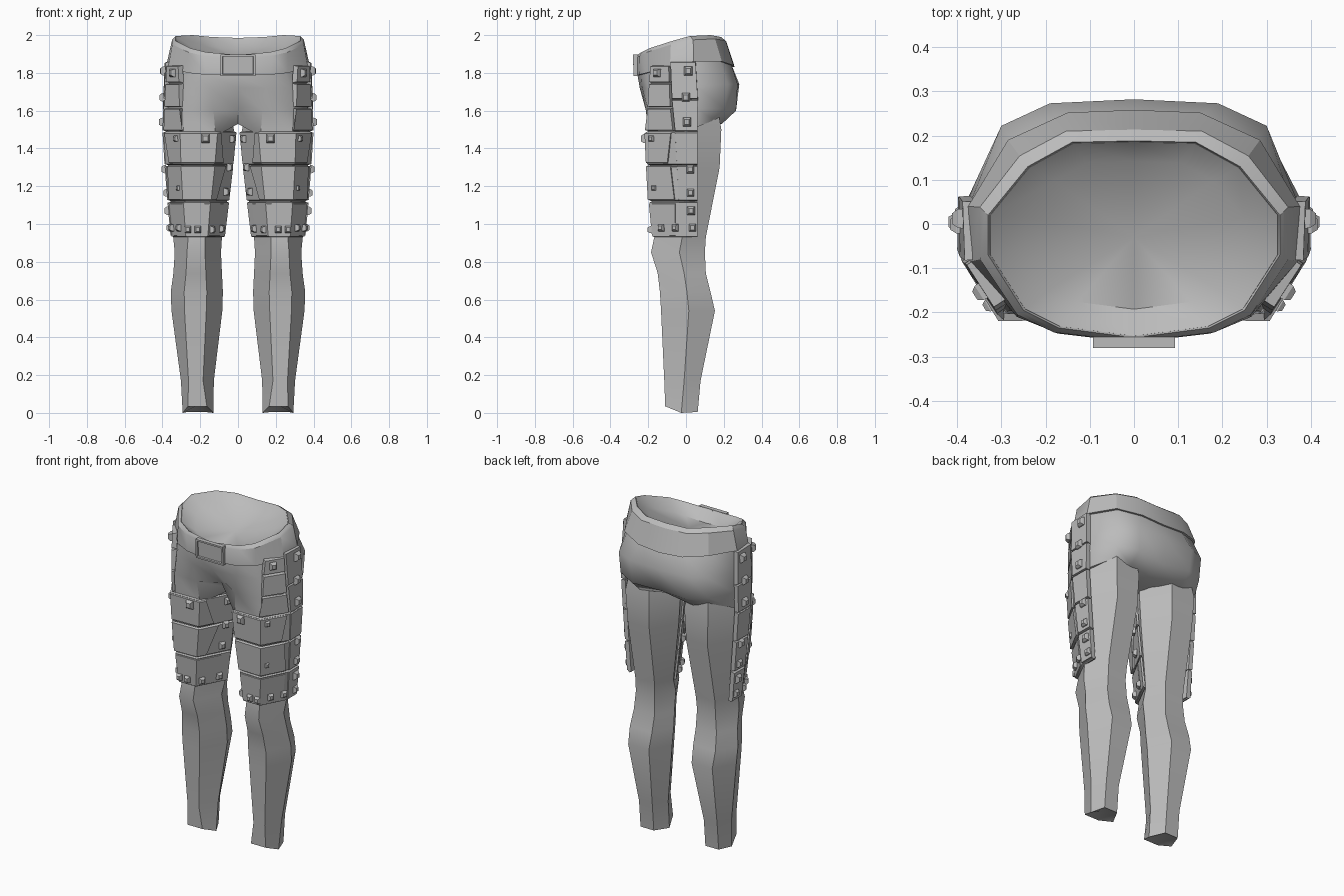
import bpy, bmesh, math
from mathutils import Vector

if "Cube" in bpy.data.objects:
    bpy.data.objects.remove(bpy.data.objects["Cube"])

grey = bpy.data.materials.new("plain_grey")
grey.diffuse_color = (0.5, 0.5, 0.5, 1)
grey.use_nodes = True
grey.node_tree.nodes["Principled BSDF"].inputs["Base Color"].default_value = grey.diffuse_color


def finish(name, bm, mirror=False, angle=30):
    bmesh.ops.recalc_face_normals(bm, faces=bm.faces)
    me = bpy.data.meshes.new(name)
    bm.to_mesh(me)
    bm.free()
    me.materials.append(grey)
    ob = bpy.data.objects.new(name, me)
    bpy.context.collection.objects.link(ob)
    bpy.context.view_layer.objects.active = ob
    ob.select_set(True)
    bpy.ops.object.shade_smooth_by_angle(angle=math.radians(angle))
    ob.select_set(False)
    if mirror:
        m = ob.modifiers.new("mirror", 'MIRROR')
        m.use_mirror_merge = False
    return ob


def loft(bm, rings, loop=False):
    """Bridge closed rings with quads; loop joins last to first."""
    vs = [[bm.verts.new(p) for p in r] for r in rings]
    n = len(vs[0])
    pairs = list(zip(vs, vs[1:])) + ([(vs[-1], vs[0])] if loop else [])
    for a, b in pairs:
        for i in range(n):
            bm.faces.new((a[i], a[(i + 1) % n], b[(i + 1) % n], b[i]))
    return vs


def fan(bm, ring, tip):
    t = bm.verts.new(tip)
    for i in range(len(ring)):
        bm.faces.new((ring[i], ring[(i + 1) % len(ring)], t))


def full(half):
    """Mirror a half ring, front centre to back centre, into a full ring."""
    return half + [(-x, y, z) for x, y, z in half[-2:0:-1]]


def scaled(ring, s, dz=0):
    return [(x * s, y * s, z + dz) for x, y, z in ring]


# Pelvis and waist
rim = full([(0, -.257, 1.895), (.17, -.235, 1.91), (.25, -.195, 1.93), (.33, -.07, 1.97),
            (.33, .02, 1.995), (.24, .13, 2.0), (.14, .185, 1.99), (0, .188, 1.985)])
belt_low = full([(0, -.268, 1.785), (.17, -.248, 1.79), (.265, -.21, 1.80), (.37, -.085, 1.83),
                 (.375, .04, 1.86), (.285, .19, 1.86), (.15, .252, 1.84), (0, .258, 1.83)])
hip = full([(0, -.245, 1.72), (.15, -.232, 1.72), (.28, -.195, 1.72), (.36, -.09, 1.72),
            (.37, .05, 1.73), (.3, .222, 1.74), (.19, .273, 1.74), (0, .282, 1.74)])
seat = full([(0, -.16, 1.61), (.13, -.212, 1.6), (.29, -.2, 1.6), (.37, -.09, 1.6),
             (.375, .06, 1.61), (.3, .205, 1.61), (.18, .265, 1.6), (0, .24, 1.59)])
crotch = full([(0, -.04, 1.53), (.118, -.2, 1.465), (.288, -.2, 1.465), (.372, -.07, 1.465),
               (.37, .05, 1.51), (.29, .15, 1.55), (.18, .19, 1.53), (0, .15, 1.54)])
bm = bmesh.new()
vs = loft(bm, [scaled(rim, .75, -.055), scaled(rim, .985, -.004), scaled(belt_low, .955),
               hip, seat, crotch])
fan(bm, vs[0], (0, -.03, 1.875))
fan(bm, vs[-1], (0, .05, 1.53))
finish("pelvis", bm, angle=45)

# Belt with a thin sloped lip along its upper edge
top = [(a[0] * .85 + b[0] * .15 + .012 * (a[0] > 0) - .012 * (a[0] < 0),
        a[1] * .85 + b[1] * .15 + (.015 if a[1] > 0 else -.008),
        a[2] - .02) for a, b in zip(rim, belt_low)]
lip = [tuple(a[i] * .6 + b[i] * .4 for i in range(3)) for a, b in zip(rim, top)]
bm = bmesh.new()
loft(bm, [scaled(rim, .975, -.012), rim, lip, top, belt_low, scaled(belt_low, .945)], loop=True)
finish("belt", bm)

# Buckle with a recessed face, leaning slightly forward at the top
bm = bmesh.new()
bmesh.ops.create_cube(bm, size=1)
for v in bm.verts:
    v.co = Vector((v.co.x * .185, -.266 + v.co.y * .026 - v.co.z * .004, 1.84 + v.co.z * .115))
front = [f for f in bm.faces if f.normal.y < -.9 or f.calc_center_median().y < -.276]
bmesh.ops.inset_region(bm, faces=front, thickness=.014)
bmesh.ops.inset_region(bm, faces=front, thickness=.003)
for v in front[0].verts:
    v.co.y += .009
finish("buckle", bm)

# Legs: six-sided, points run inner, front pair, outer, back pair
LEG = [
    (1.66, (.05, 0), (.13, -.18), (.28, -.18), (.36, 0), (.26, .16), (.14, .16)),
    (1.50, (.022, .02), (.12, -.19), (.288, -.19), (.382, 0), (.28, .187), (.12, .187)),
    (1.30, (.035, .02), (.135, -.185), (.285, -.19), (.37, 0), (.27, .178), (.125, .178)),
    (.93, (.085, .0), (.175, -.168), (.264, -.168), (.343, -.02), (.27, .105), (.14, .105)),
    (.85, (.09, -.03), (.175, -.185), (.27, -.185), (.335, -.035), (.27, .1), (.145, .1)),
    (.74, (.085, -.01), (.17, -.15), (.275, -.15), (.342, -.01), (.28, .105), (.14, .105)),
    (.64, (.08, .005), (.165, -.138), (.285, -.138), (.356, .005), (.29, .13), (.14, .13)),
    (.54, (.083, .015), (.168, -.132), (.283, -.132), (.352, .015), (.285, .153), (.145, .153)),
    (.17, (.128, -.01), (.185, -.115), (.262, -.115), (.302, -.01), (.265, .077), (.175, .077)),
]
bm = bmesh.new()
rings = [[(x, y, z) for x, y in pts] for z, *pts in LEG]
rings.append([(.13, -.025, 0), (.165, -.11, .035), (.265, -.11, .035),
              (.293, -.025, 0), (.265, .062, .005), (.175, .062, .005)])
vs = loft(bm, rings)
bm.faces.new(vs[0])
fan(bm, vs[-1], (.212, -.02, .04))
finish("legs", bm, mirror=True, angle=38)

# Thigh armour surface: inner, front pair, outer, back edge at each height
WRAP = [
    (.93, (.075, 0), (.165, -.172), (.272, -.172), (.345, -.03), (.345, .06)),
    (1.12, (.052, 0), (.15, -.185), (.285, -.19), (.362, -.04), (.36, .06)),
    (1.31, (.03, 0), (.13, -.195), (.295, -.2), (.377, -.05), (.374, .06)),
    (1.49, (.013, 0), (.115, -.205), (.3, -.208), (.388, -.06), (.386, .06)),
    (1.62, (.02, 0), (.12, -.22), (.3, -.2), (.384, -.075), (.386, .065)),
    (1.87, (.02, 0), (.15, -.24), (.3, -.195), (.37, -.085), (.375, .05)),
]


def wrap(u, z, d):
    """Point, tangent and normal at position u along the wrap, d off its surface."""
    k = max(i for i in range(len(WRAP) - 1) if WRAP[i][0] <= z or i == 0)
    a, b = WRAP[k], WRAP[k + 1]
    t = (z - a[0]) / (b[0] - a[0])
    pts = [Vector(p).lerp(Vector(q), t) for p, q in zip(a[1:], b[1:])]
    i = min(int(u), 3)
    p = pts[i].lerp(pts[i + 1], u - i)
    tan = (pts[i + 1] - pts[i]).normalized()
    if 0 < u < 4 and u == int(u):
        tan = (tan + (pts[i] - pts[i - 1]).normalized()).normalized()
    nor = Vector((tan.y, -tan.x))
    p = p + nor * d
    return Vector((p.x, p.y, z)), tan.to_3d(), nor.to_3d()


def panel(bm, zb, zt, start, end, d0, d1):
    """Thick plate; start and end are (bottom, top) positions along the wrap."""
    knots = [k for k in range(1, 4) if max(start) < k < min(end)]
    cols = [start] + [(k, k) for k in knots] + [end]
    b = .005
    rings = []
    for ub, ut in cols:
        rings.append([wrap(ub, zb, d0)[0], wrap(ut, zt, d0)[0],
                      wrap(ut, zt - b, d1)[0], wrap(ub, zb + b, d1)[0]])
    vs = loft(bm, rings)
    bm.faces.new(vs[0])
    bm.faces.new(vs[-1])


# Backing rows around the thigh, each narrowing towards the knee
bm = bmesh.new()
for zb, zt in ((.93, 1.118), (1.122, 1.308), (1.312, 1.49)):
    panel(bm, zb, zt, (0, 0), (4, 4), -.006, .006)
finish("thigh_guard", bm, mirror=True)

# Raised plates over the front and outer thigh
bm = bmesh.new()
panel(bm, 1.125, 1.31, (.75, .45), (2.9, 2.82), .002, .014)
panel(bm, 1.32, 1.485, (.6, .85), (2.72, 2.9), .002, .014)
panel(bm, .935, 1.11, (.3, .3), (2.85, 2.9), .002, .009)
finish("thigh_plates", bm, mirror=True)

# Hip plates stacked up the outside
bm = bmesh.new()
for zb, zt, s in ((1.492, 1.614, (1.97, 2.02)), (1.618, 1.744, (2.02, 2.06)),
                  (1.748, 1.84, (2.06, 2.12))):
    panel(bm, zb, zt, s, (2.97, 2.97), -.02, .01)
finish("hip_plates", bm, mirror=True)

# Side strap carrying the rivets
bm = bmesh.new()
for zb, zt in ((.935, 1.118), (1.122, 1.31), (1.312, 1.488), (1.49, 1.66), (1.66, 1.86)):
    panel(bm, zb, zt, (3.02, 3.02), (4, 4), -.015, .012)
finish("side_strap", bm, mirror=True)

# Pyramid rivets, as (position along wrap, height, size)
RIVETS = [(3.7, 1.81, .045), (3.55, 1.67, .042), (3.55, 1.54, .042), (3.65, 1.29, .04),
          (3.65, 1.165, .038), (3.65, 1.07, .042), (3.72, .98, .036), (2.87, .98, .034),
          (2.35, .98, .034), (2.45, 1.80, .04), (1.3, 1.452, .045), (2.2, 1.452, .03),
          (.25, 1.45, .036), (.25, 1.3, .036), (.3, 1.17, .036), (2.2, 1.19, .025),
          (.3, .975, .034), (.85, .97, .034), (1.45, .97, .034), (1.92, .97, .034)]
bm = bmesh.new()
for u, z, s in RIVETS:
    p, t, n = wrap(u, z, .008)
    up = Vector((0, 0, 1))
    square = [(-.5, -.55), (.5, -.55), (.5, .55), (-.5, .55)]
    vs = loft(bm, [[p + (t * a + up * b) * s * k + n * h for a, b in square]
                   for k, h in ((1, 0), (.95, s * .3), (.55, s * .6))])
    bm.faces.new(vs[0])
    bm.faces.new(vs[-1])
finish("rivets", bm, mirror=True)
